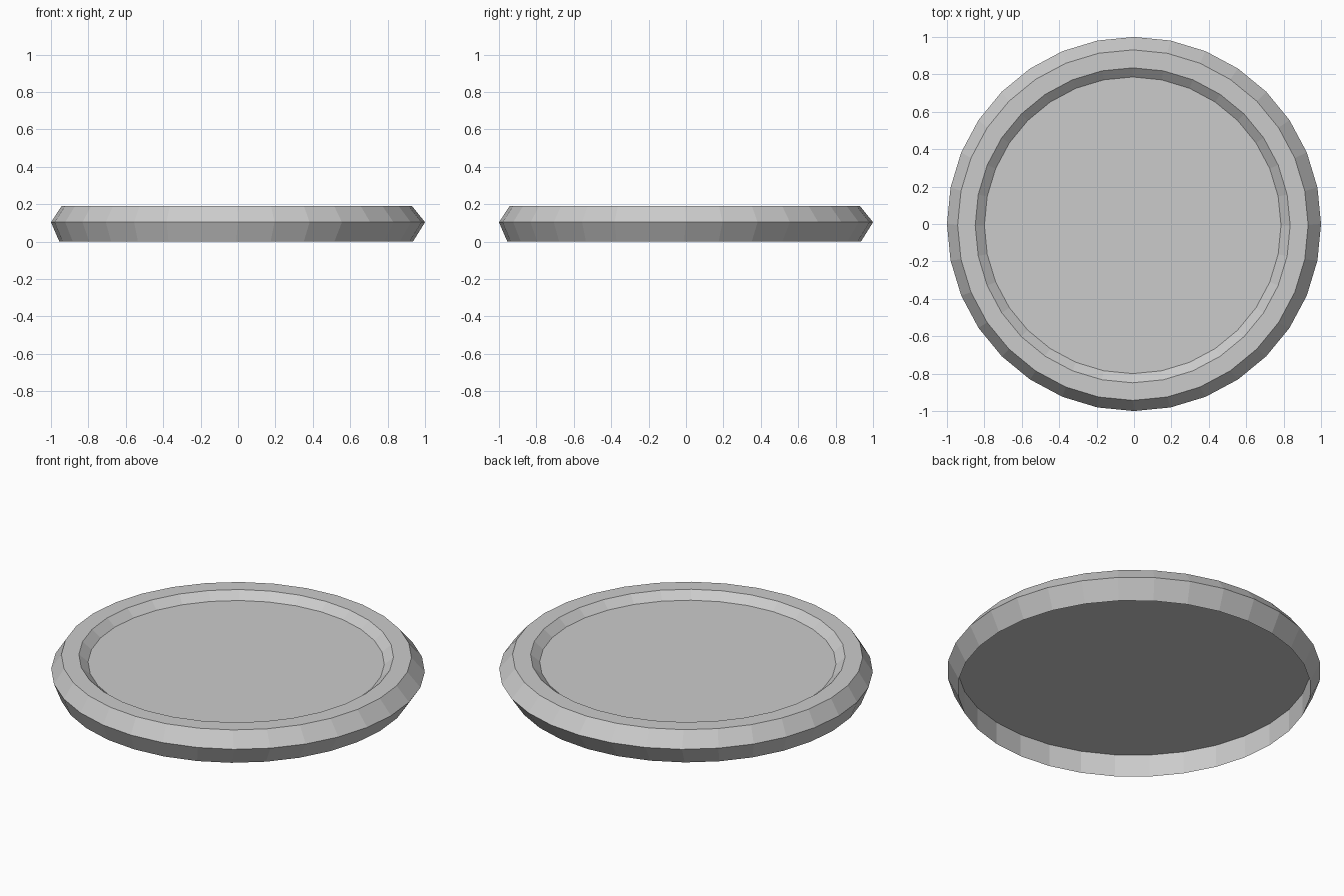
import bpy, bmesh, math

if "Cube" in bpy.data.objects:
    bpy.data.objects.remove(bpy.data.objects["Cube"])

SIDES = 32

# Rings from underside centre, around the rim, to the tray floor: radius, height, centre shift
PROFILE = [
    (0.945, 0.133, -0.010),  # underside of the floor
    (0.945, 0.000, -0.010),  # foot edge
    (1.000, 0.104, 0.000),   # widest edge
    (0.937, 0.190, -0.006),  # outer rim top
    (0.842, 0.190, -0.007),  # inner rim top
    (0.793, 0.148, -0.007),  # tray floor
]


def ring(bm, radius, z, shift):
    return [bm.verts.new((shift + radius * math.cos(2 * math.pi * i / SIDES),
                          shift + radius * math.sin(2 * math.pi * i / SIDES), z))
            for i in range(SIDES)]


bm = bmesh.new()
rings = [ring(bm, *p) for p in PROFILE]

# Walls between neighbouring rings
for low, high in zip(rings, rings[1:]):
    for i in range(SIDES):
        j = (i + 1) % SIDES
        bm.faces.new((low[i], low[j], high[j], high[i]))

# Floor and recessed underside
bm.faces.new(rings[-1])
bm.faces.new(list(reversed(rings[0])))
bmesh.ops.recalc_face_normals(bm, faces=bm.faces)

mesh = bpy.data.meshes.new("round_tray")
bm.to_mesh(mesh)
bm.free()
bpy.context.collection.objects.link(bpy.data.objects.new("round_tray", mesh))
